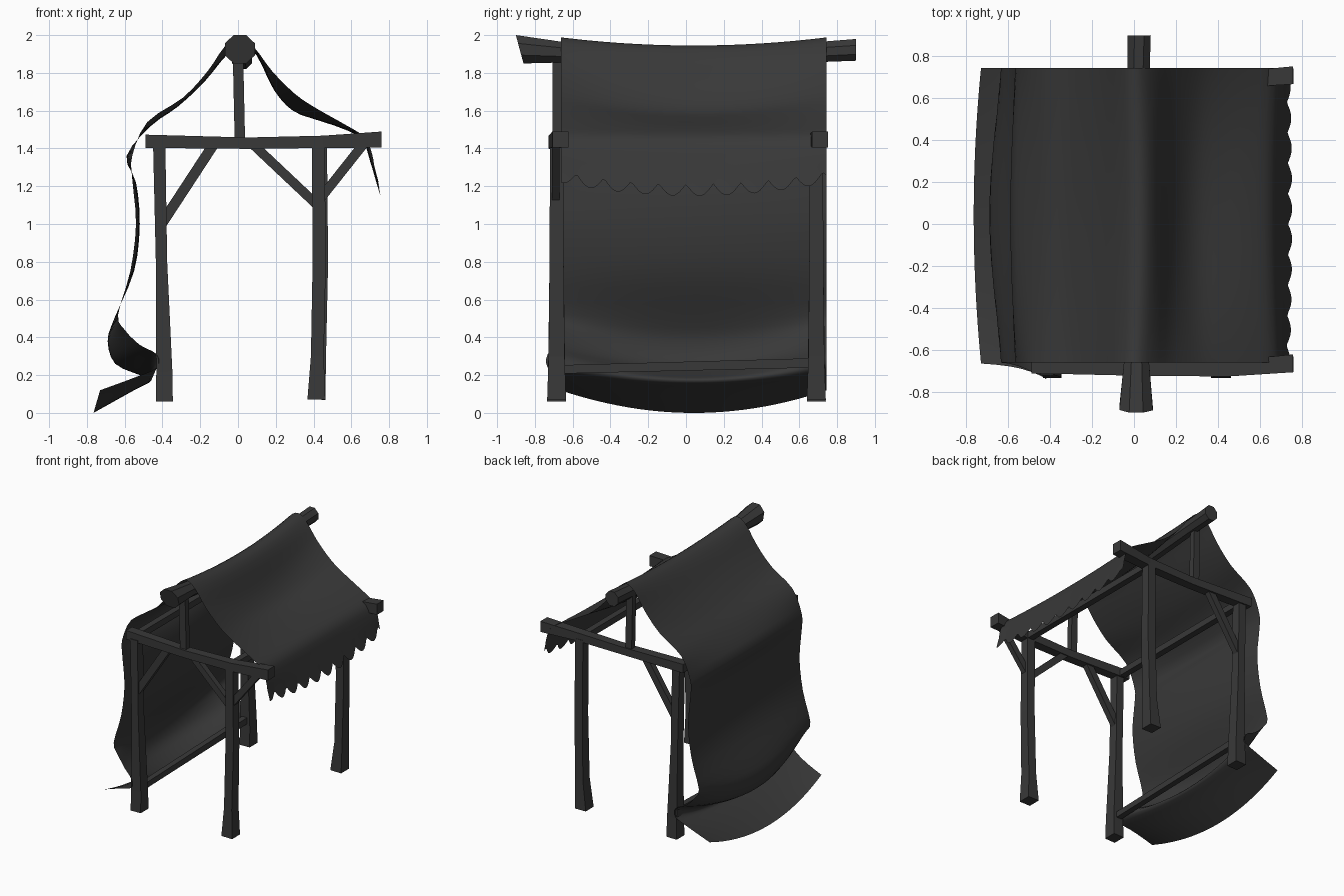
import bpy, bmesh, math
from mathutils import Vector

mat = bpy.data.materials.new("dark_grey")
mat.diffuse_color = (0.04, 0.04, 0.04, 1)


def finish(name, bm, smooth=False):
    bmesh.ops.recalc_face_normals(bm, faces=bm.faces)
    me = bpy.data.meshes.new(name)
    bm.to_mesh(me)
    bm.free()
    me.materials.append(mat)
    for p in me.polygons:
        p.use_smooth = smooth
    ob = bpy.data.objects.new(name, me)
    bpy.context.collection.objects.link(ob)
    return ob


def beam(name, stations, side, n=4, slant=0.0):
    """Loft an n-sided section through (x, y, z, width, depth); width runs along side."""
    bm = bmesh.new()
    axis = (Vector(stations[-1][:3]) - Vector(stations[0][:3])).normalized()
    u = Vector(side)
    u = (u - axis * u.dot(axis)).normalized()
    v = axis.cross(u)
    k = 0.5 / math.cos(math.pi / n)
    rings = []
    for x, y, z, w, d in stations:
        ring = []
        for i in range(n):
            a = 2 * math.pi * (i + 0.5) / n
            ring.append(bm.verts.new(Vector((x, y, z)) + u * w * k * math.cos(a) + v * d * k * math.sin(a)))
        rings.append(ring)
    for vert in rings[0]:
        vert.co.y -= (vert.co.z - stations[0][2]) * slant
    for a, b in zip(rings, rings[1:]):
        for i in range(n):
            bm.faces.new((a[i], a[(i + 1) % n], b[(i + 1) % n], b[i]))
    bm.faces.new(rings[0])
    bm.faces.new(rings[-1])
    return finish(name, bm)


X, Y = (1, 0, 0), (0, 1, 0)

# Four hewn posts, flared toward the foot
for fb, y in (("front", -0.685), ("back", 0.69)):
    s = 0.012 if fb == "back" else 0
    beam(fb + "_left_post", [(-0.39, y, 0.06, 0.09, 0.10), (-0.39, y, 0.22, 0.085, 0.09),
                             (-0.405, y, 0.8, 0.06, 0.075), (-0.417, y, 1.42, 0.065, 0.07)], X)
    beam(fb + "_right_post", [(0.415, y, 0.07, 0.095, 0.10), (0.42 + s, y, 0.3, 0.068, 0.085),
                              (0.43 + s, y, 0.8, 0.07, 0.075), (0.425 + s, y, 1.42, 0.068, 0.07)], X)
    # Cross beam and king post
    beam(fb + "_cross_beam", [(-0.49, y + 0.01, 1.438, 0.075, 0.07), (0.05, y - 0.005, 1.428, 0.07, 0.06),
                              (0.45, y - 0.005, 1.435, 0.075, 0.065), (0.76, y + 0.02, 1.447, 0.085, 0.085)], Y)
    beam(fb + "_king_post", [(0.01, y, 1.44, 0.055, 0.045), (0.0, y, 1.89, 0.055, 0.045)], X)
    # Inner left brace
    beam(fb + "_left_brace", [(-0.405, y, 1.0, 0.045, 0.055), (-0.13, y, 1.42, 0.045, 0.055)], Y)

# Front right braces
beam("front_inner_brace", [(0.07, -0.685, 1.43, 0.045, 0.05), (0.42, -0.685, 1.10, 0.045, 0.05)], Y)
beam("front_outer_brace", [(0.44, -0.69, 1.14, 0.04, 0.05), (0.67, -0.69, 1.43, 0.04, 0.05)], Y)

# Long rails joining the frames
beam("left_plate", [(-0.43, -0.68, 1.43, 0.05, 0.05), (-0.43, 0.69, 1.43, 0.05, 0.05)], X)
beam("right_plate", [(0.43, -0.68, 1.43, 0.05, 0.05), (0.43, 0.69, 1.43, 0.05, 0.05)], X)
beam("lower_rail", [(-0.395, -0.68, 0.23, 0.045, 0.045), (-0.395, 0.69, 0.265, 0.045, 0.05)], X)

# Sagging octagonal ridge pole
beam("ridge_pole", [(0.01, -0.88, 1.925, 0.16, 0.15), (0.012, -0.66, 1.91, 0.12, 0.11),
                    (0.022, -0.3, 1.876, 0.105, 0.105), (0.022, 0.25, 1.872, 0.105, 0.105),
                    (0.02, 0.66, 1.908, 0.105, 0.105), (0.025, 0.9, 1.922, 0.11, 0.115)], X, n=8, slant=0.27)

# Draped cloth: profiles (x, z) at the cloth ends and at mid-length
EDGE = [(.725, 1.28), (.71, 1.37), (.67, 1.46), (.56, 1.53), (.41, 1.615), (.30, 1.69), (.18, 1.81),
        (.09, 1.93), (.01, 1.988), (-.07, 1.94), (-.16, 1.81), (-.29, 1.67), (-.48, 1.54), (-.56, 1.36),
        (-.56, 1.24), (-.54, 1.0), (-.57, .75), (-.635, .52), (-.60, .44), (-.52, .36), (-.43, .31),
        (-.43, .24), (-.54, .19), (-.73, .12)]
MID = [(.735, 1.21), (.70, 1.33), (.655, 1.45), (.54, 1.51), (.42, 1.55), (.29, 1.60), (.19, 1.71),
       (.10, 1.89), (.025, 1.945), (-.055, 1.90), (-.18, 1.75), (-.32, 1.62), (-.46, 1.52), (-.59, 1.36),
       (-.54, 1.22), (-.52, 1.0), (-.55, .75), (-.655, .5), (-.69, .38), (-.65, .26), (-.52, .20),
       (-.46, .17), (-.55, .12), (-.765, 0)]


def spline(pts, steps):
    """Catmull-Rom curve through pts."""
    p = [2 * pts[0] - pts[1]] + pts + [2 * pts[-1] - pts[-2]]
    out = []
    for i in range(1, len(p) - 2):
        for j in range(steps):
            t = j / steps
            a, b, c, d = p[i - 1:i + 3]
            out.append(0.5 * (2 * b + (c - a) * t + (2 * a - 5 * b + 4 * c - d) * t * t
                              + (3 * b - a - 3 * c + d) * t ** 3))
    return out + [pts[-1]]


COLS, STEPS = 96, 3
bm = bmesh.new()
grid = []
for c in range(COLS + 1):
    s = 2 * c / COLS - 1
    y = 0.042 + 0.703 * s
    sag = 1 - s * s
    col = spline([Vector(e).lerp(Vector(m), sag) for e, m in zip(EDGE, MID)], STEPS)
    # Scalloped hem
    hang = abs(math.sin(math.pi * (y + 0.58) / 0.145))
    col[0] += Vector((0.02 * hang, -0.062 * hang))
    row = []
    for i, q in enumerate(col):
        # Front corner pulled forward where it wraps the lower rail
        pull = 0.08 * math.exp(-((i / STEPS - 20.5) / 1.5) ** 2) * max(0, -s) ** 4
        row.append(bm.verts.new((q.x, y - pull, q.y)))
    grid.append(row)
for a, b in zip(grid, grid[1:]):
    for i in range(len(a) - 1):
        bm.faces.new((a[i], a[i + 1], b[i + 1], b[i]))
finish("draped_cloth", bm, smooth=True)
